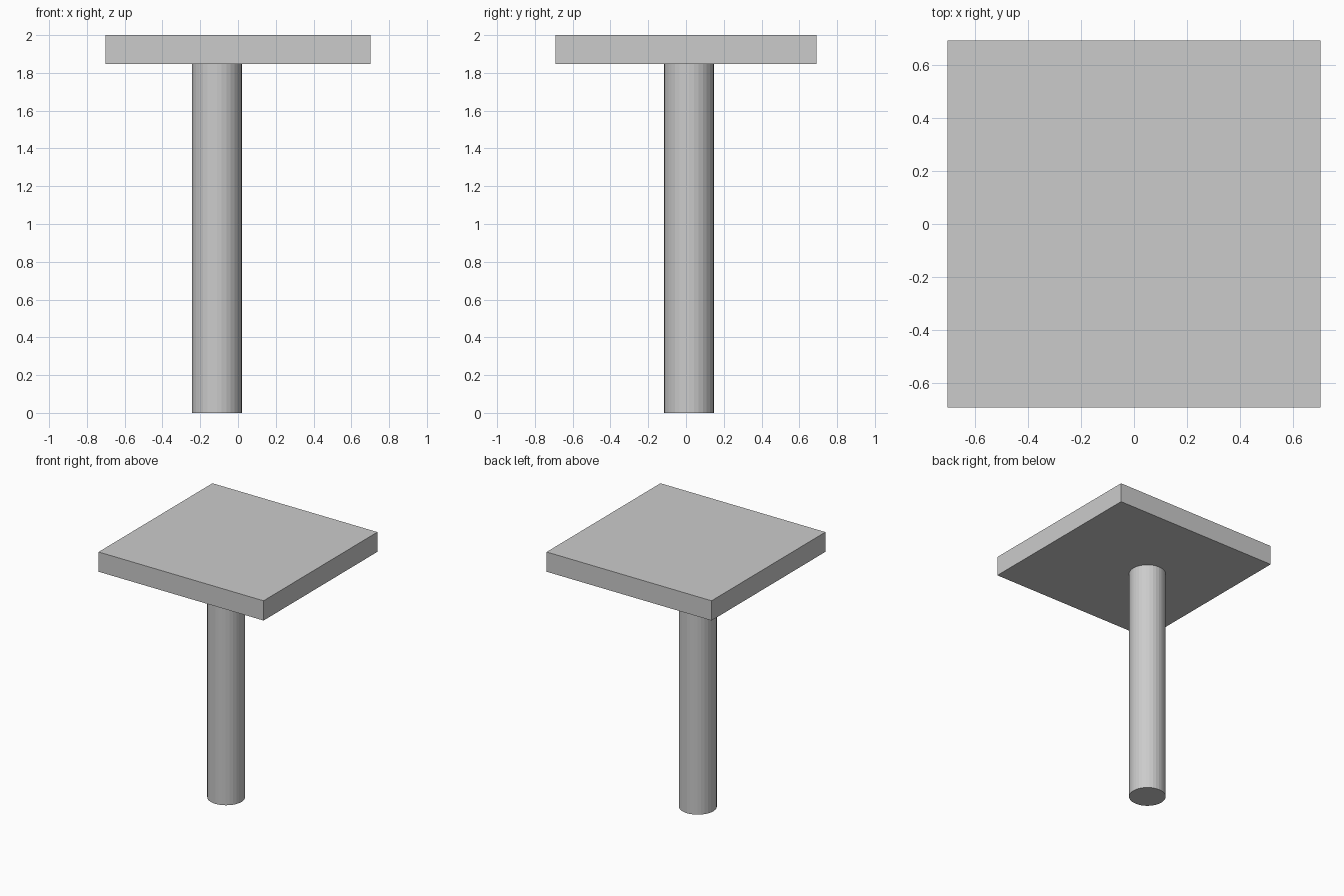
import bpy

if "Cube" in bpy.data.objects:
    bpy.data.objects.remove(bpy.data.objects["Cube"])

SLAB_BOTTOM = 1.848
TOP = 2.0

# Rectangular table top
bpy.ops.mesh.primitive_cube_add(size=1, location=(0, 0, (SLAB_BOTTOM + TOP) / 2))
table_top = bpy.context.object
table_top.name = "table_top"
table_top.scale = (1.404, 1.384, TOP - SLAB_BOTTOM)
bpy.ops.object.transform_apply(location=False, rotation=False, scale=True)

# Off-centre round column
bpy.ops.mesh.primitive_cylinder_add(vertices=32, radius=0.132, depth=SLAB_BOTTOM,
                                    location=(-0.112, 0.016, SLAB_BOTTOM / 2))
column = bpy.context.object
column.name = "column"
bpy.ops.object.shade_flat()
